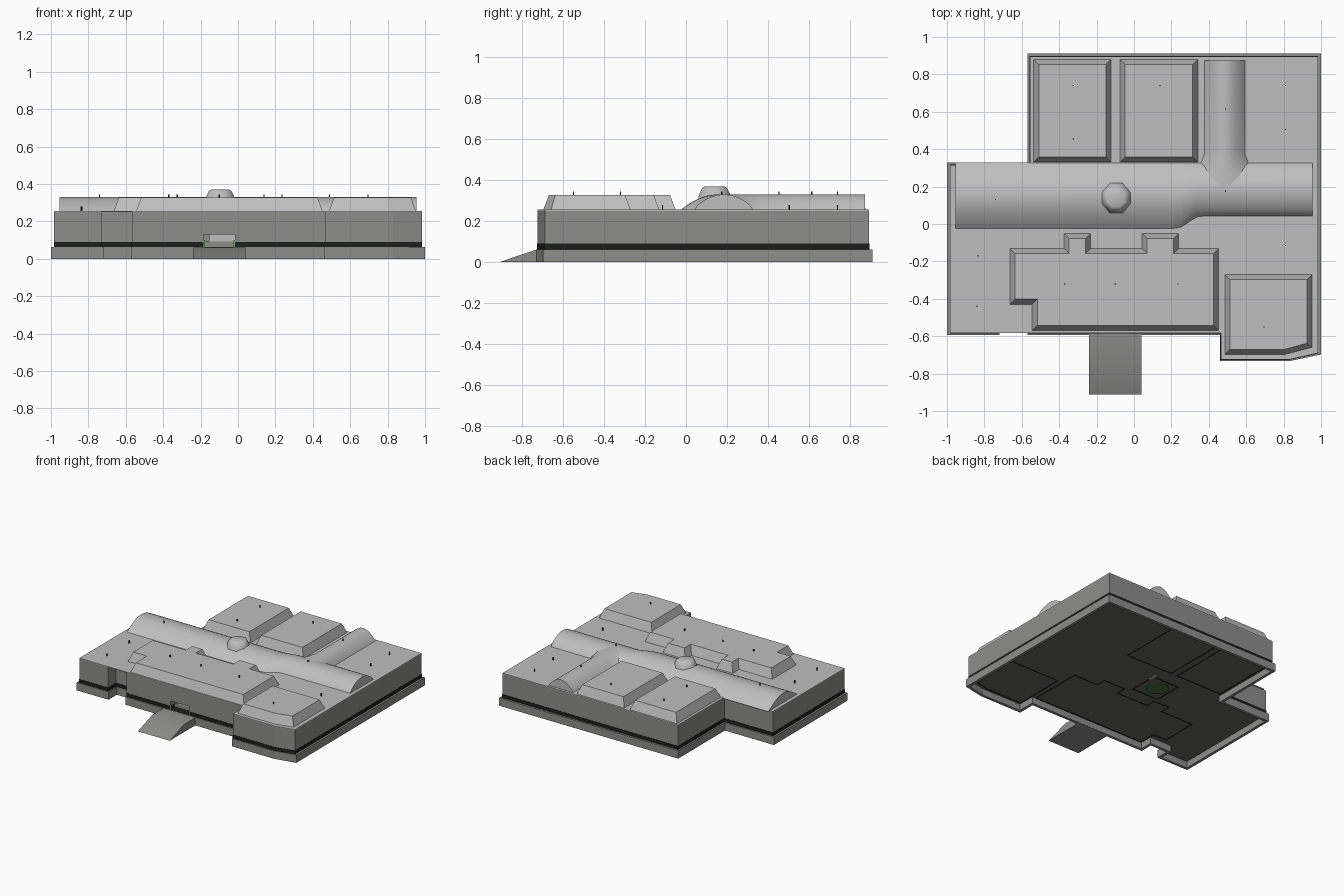
import bpy, bmesh, math
from mathutils import Vector

if "Cube" in bpy.data.objects:
    bpy.data.objects.remove(bpy.data.objects["Cube"])


def material(name, r, g, b):
    m = bpy.data.materials.new(name)
    m.diffuse_color = (r, g, b, 1)
    m.use_nodes = True
    m.node_tree.nodes["Principled BSDF"].inputs["Base Color"].default_value = m.diffuse_color
    return m


WALL = material("wall grey", .27, .27, .265)
ROOF = material("roof grey", .52, .52, .52)
BLACK = material("black trim", .012, .013, .012)
FLOOR = material("floor dark grey", .135, .13, .125)
PALE = material("door pale grey", .52, .52, .52)
GREEN = material("lamp green", .08, .55, .08)
MOSS = material("hatch dark green", .07, .17, .05)


def finish(name, bm, mat, smooth=None):
    bmesh.ops.recalc_face_normals(bm, faces=bm.faces[:])
    me = bpy.data.meshes.new(name)
    bm.to_mesh(me)
    bm.free()
    me.materials.append(mat)
    ob = bpy.data.objects.new(name, me)
    bpy.context.collection.objects.link(ob)
    if smooth:
        bpy.ops.object.select_all(action='DESELECT')
        bpy.context.view_layer.objects.active = ob
        ob.select_set(True)
        bpy.ops.object.shade_smooth_by_angle(angle=math.radians(smooth))
    return ob


def offset(poly, d):
    """Move a counter-clockwise outline inward by d with mitred corners."""
    out, n = [], len(poly)
    for i in range(n):
        p, a, b = Vector(poly[i]), Vector(poly[i - 1]), Vector(poly[(i + 1) % n])
        u, v = (p - a).normalized(), (b - p).normalized()
        n1, n2 = Vector((-u.y, u.x)), Vector((-v.y, v.x))
        out.append(tuple(p + (n1 + n2) * (d / (1 + n1.dot(n2)))))
    return out


def loft(name, loops, mat, smooth=None, closed=False):
    """Skin a stack of matching 3D loops; cap the ends, or close into a ring."""
    bm = bmesh.new()
    rows = [[bm.verts.new(p) for p in l] for l in loops]
    n = len(rows[0])
    pairs = list(zip(rows, rows[1:])) + ([(rows[-1], rows[0])] if closed else [])
    for r, s in pairs:
        for i in range(n):
            j = (i + 1) % n
            bm.faces.new((r[i], r[j], s[j], s[i]))
    if not closed:
        bm.faces.new(rows[0])
        bm.faces.new(rows[-1])
    return finish(name, bm, mat, smooth)


def prism(name, poly, z0, z1, mat, inset=0):
    top = offset(poly, inset) if inset else poly
    return loft(name, [[(x, y, z0) for x, y in poly], [(x, y, z1) for x, y in top]], mat)


def rect(x0, x1, y0, y1):
    return [(x0, y0), (x1, y0), (x1, y1), (x0, y1)]


# Plinth outline with a small recess, and the slightly smaller wall outline
recessed = [(-1, -.593), (-.72, -.593), (-.72, -.49), (-.57, -.49), (-.57, -.593),
            (.46, -.593), (.46, -.733), (.83, -.733), (1, -.698), (1, .912),
            (-.57, .912), (-.57, .328), (-1, .328)]
shell = [(-.983, -.583), (-.73, -.583), (-.73, -.485), (-.568, -.485), (-.568, -.583),
         (.465, -.583), (.465, -.725), (.828, -.725), (.983, -.69), (.983, .895),
         (-.556, .895), (-.556, .315), (-.983, .315)]

# Hollow plinth, floor, black band, walls, roof deck
inner = offset(recessed, .022)
loft("plinth", [[(x, y, z) for x, y in p] for p, z in
     ((recessed, 0), (recessed, .062), (inner, .062), (inner, 0))], WALL, closed=True)
prism("floor", offset(recessed, .018), .052, .06, FLOOR)
band = prism("black_band", offset(shell, -.002), .06, .09, BLACK)
walls = prism("walls", shell, .09, .25, WALL)
prism("roof_deck", [shell[0]] + shell[5:], .25, .256, ROOF)

# Doorway cut through band and walls
cutter = prism("door_cutter", rect(-.185, -.015, -.7, -.52), .064, .13, PALE)
cutter.hide_render = True
for ob in (band, walls):
    mod = ob.modifiers.new("doorway", 'BOOLEAN')
    mod.operation = 'DIFFERENCE'
    mod.object = cutter
    mod.solver = 'EXACT'
    bpy.context.view_layer.objects.active = ob
    bpy.ops.object.modifier_apply(modifier=mod.name)
bpy.data.objects.remove(cutter)
prism("door_panel", rect(-.155, -.015, -.53, -.52), .092, .13, PALE)
prism("door_threshold", rect(-.185, -.015, -.53, -.52), .062, .092, WALL)
for i, x in enumerate((-.181, -.019)):
    prism(f"door_lamp_{i}", rect(x - .004, x + .004, -.588, -.58), .064, .1, GREEN)

# Entrance ramp
side = [(-.912, 0), (-.73, .061), (-.58, .061), (-.58, 0)]
loft("ramp", [[(x, y, z) for y, z in side] for x in (-.24, .04)], WALL, 30)

# Raised roof blocks with sloping sides
blocks = {
    "rear_block_left": rect(-.537, -.123, .33, .88),
    "rear_block_right": rect(-.075, .342, .33, .88),
    "front_block": [(-.665, -.43), (-.545, -.43), (-.545, -.57), (.453, -.57), (.453, -.13),
                    (.24, -.13), (.24, -.05), (.042, -.05), (.042, -.13), (-.231, -.13),
                    (-.231, -.05), (-.375, -.05), (-.375, -.13), (-.665, -.13)],
    "corner_block": [(.486, -.698), (.808, -.698), (.952, -.66), (.952, -.27), (.486, -.27)],
}
for name, poly in blocks.items():
    prism(name, poly, .254, .328, ROOF, .028)
    # matching room outline under the floor
    ring = offset(poly, .008)
    loft(name + "_room_line", [[(x, y, z) for x, y in p] for p, z in
         ((poly, .05), (poly, .053), (ring, .053), (ring, .05))], BLACK, closed=True)


# Rounded corridor vaults
def arch(a, b, power, n=16):
    return [(a + (b - a) * i / n, .252 + .078 * max(0, math.sin(math.pi * i / n)) ** power)
            for i in range(n + 1)]


sections = []
for x in (-.955, -.4, .2, .25, .28, .31, .34, .38, .955):
    t = min(1, max(0, (x - .22) / .14))
    t = t * t * (3 - 2 * t)
    sections.append([(x, y, z) for y, z in arch(-.03 + .07 * t, .33, .9 - .25 * t)])
loft("main_vault", sections, ROOF, 40)
loft("side_vault", [[(x, y, z) for x, z in arch(.375 - s, .595 + s, .85)]
                    for y, s in ((.2, .1), (.26, .06), (.31, .025), (.38, 0), (.875, 0))],
     ROOF, 40)


# Cupola on the main vault, and hatch below it
def ring8(r, z, n=8, c=(-.095, .14)):
    return [(c[0] + r * math.cos((i + .5) * math.tau / n),
             c[1] + r * math.sin((i + .5) * math.tau / n), z) for i in range(n)]


loft("cupola", [ring8(.088, .31), ring8(.08, .334), ring8(.066, .362), ring8(.052, .37)], ROOF, 60)
loft("hatch_disc", [ring8(.08, .046, 32, (-.13, .11)), ring8(.08, .053, 32, (-.13, .11))], MOSS)
prism("hatch_light_strip", rect(-.014, .004, .17, .25), .046, .053, PALE)
frame = rect(-.24, 0, -.02, .22)
loft("hatch_frame", [[(x, y, z) for x, y in p] for p, z in
     ((frame, .049), (frame, .053), (offset(frame, .008), .053), (offset(frame, .008), .049))],
     BLACK, closed=True)

# Small roof masts: on raised surfaces and on the flat deck
high = [(-.325, .74), (-.325, .455), (.14, .74), (.49, .615), (.49, .175), (-.74, .13),
        (-.37, -.32), (-.1, -.32), (.235, -.32), (.695, -.55)]
low = [(.81, .74), (.81, .505), (.81, -.115), (-.835, -.17), (-.84, -.44)]
for i, (x, y) in enumerate(high + low):
    z = .315 if i < len(high) else .25
    prism(f"mast_{i}", rect(x - .003, x + .003, y - .003, y + .003), z, z + .03, BLACK)
